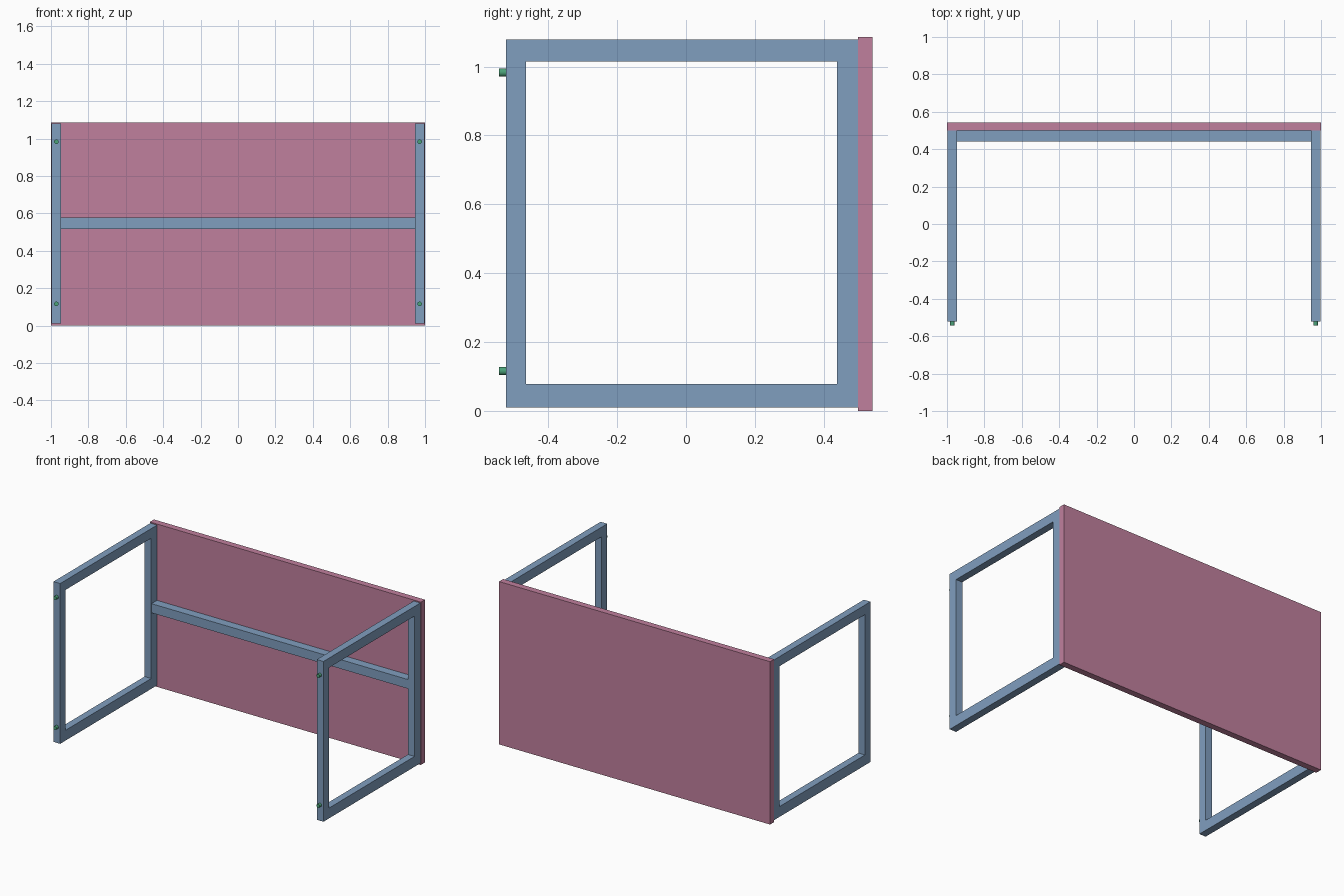
import bpy, bmesh, math
from mathutils import Matrix

if "Cube" in bpy.data.objects:
    bpy.data.objects.remove(bpy.data.objects["Cube"], do_unlink=True)


def material(name, rgb):
    m = bpy.data.materials.new(name)
    m.use_nodes = True
    m.diffuse_color = (*rgb, 1)
    m.node_tree.nodes["Principled BSDF"].inputs["Base Color"].default_value = (*rgb, 1)
    return m


ROSE = material("rose_panel", (0.53, 0.215, 0.34))
BLUE = material("blue_metal", (0.216, 0.342, 0.52))
GREEN = material("green_foot", (0.07, 0.36, 0.19))


def finish(name, bm, mat):
    bmesh.ops.recalc_face_normals(bm, faces=bm.faces)
    mesh = bpy.data.meshes.new(name)
    bm.to_mesh(mesh)
    bm.free()
    mesh.materials.append(mat)
    ob = bpy.data.objects.new(name, mesh)
    bpy.context.collection.objects.link(ob)
    return ob


def box(name, lo, hi, mat):
    bm = bmesh.new()
    bmesh.ops.create_cube(bm, size=1)
    for v in bm.verts:
        v.co = [a + (b - a) * (c + 0.5) for a, b, c in zip(lo, hi, v.co)]
    return finish(name, bm, mat)


def frame(name, x0, x1):
    """Rectangular loop of square tube in the yz plane."""
    bm = bmesh.new()

    def ring(y0, y1, z0, z1):
        return [bm.verts.new((x0, y, z)) for y, z in
                ((y0, z0), (y1, z0), (y1, z1), (y0, z1))]

    outer = ring(-0.522, 0.499, 0.01, 1.079)
    inner = ring(-0.464, 0.438, 0.079, 1.015)
    faces = [bm.faces.new((outer[i], outer[(i + 1) % 4], inner[(i + 1) % 4], inner[i]))
             for i in range(4)]
    ext = bmesh.ops.extrude_face_region(bm, geom=faces, use_keep_orig=True)
    moved = [g for g in ext["geom"] if isinstance(g, bmesh.types.BMVert)]
    bmesh.ops.translate(bm, verts=moved, vec=(x1 - x0, 0, 0))
    return finish(name, bm, BLUE)


def foot(name, x, z):
    """Short round stud on the front post."""
    bm = bmesh.new()
    bmesh.ops.create_cone(bm, cap_ends=True, segments=24, radius1=0.012, radius2=0.012,
                          depth=0.021, matrix=Matrix.Translation((x, -0.532, z))
                          @ Matrix.Rotation(math.pi / 2, 4, 'X'))
    ob = finish(name, bm, GREEN)
    bpy.ops.object.select_all(action='DESELECT')
    ob.select_set(True)
    bpy.context.view_layer.objects.active = ob
    bpy.ops.object.shade_smooth_by_angle(angle=math.radians(40))


# Back panel and the crossbar that joins the frames
box("back_panel", (-1, 0.499, 0), (1, 0.542, 1.086), ROSE)
box("crossbar", (-0.948, 0.441, 0.516), (0.948, 0.499, 0.577), BLUE)

# Side frames with two studs each
for side, s in (("left", 1), ("right", -1)):
    frame(f"{side}_frame", s * 0.947, s * 0.996)
    for level, z in (("lower", 0.116), ("upper", 0.983)):
        foot(f"{side}_{level}_foot", s * 0.971, z)
